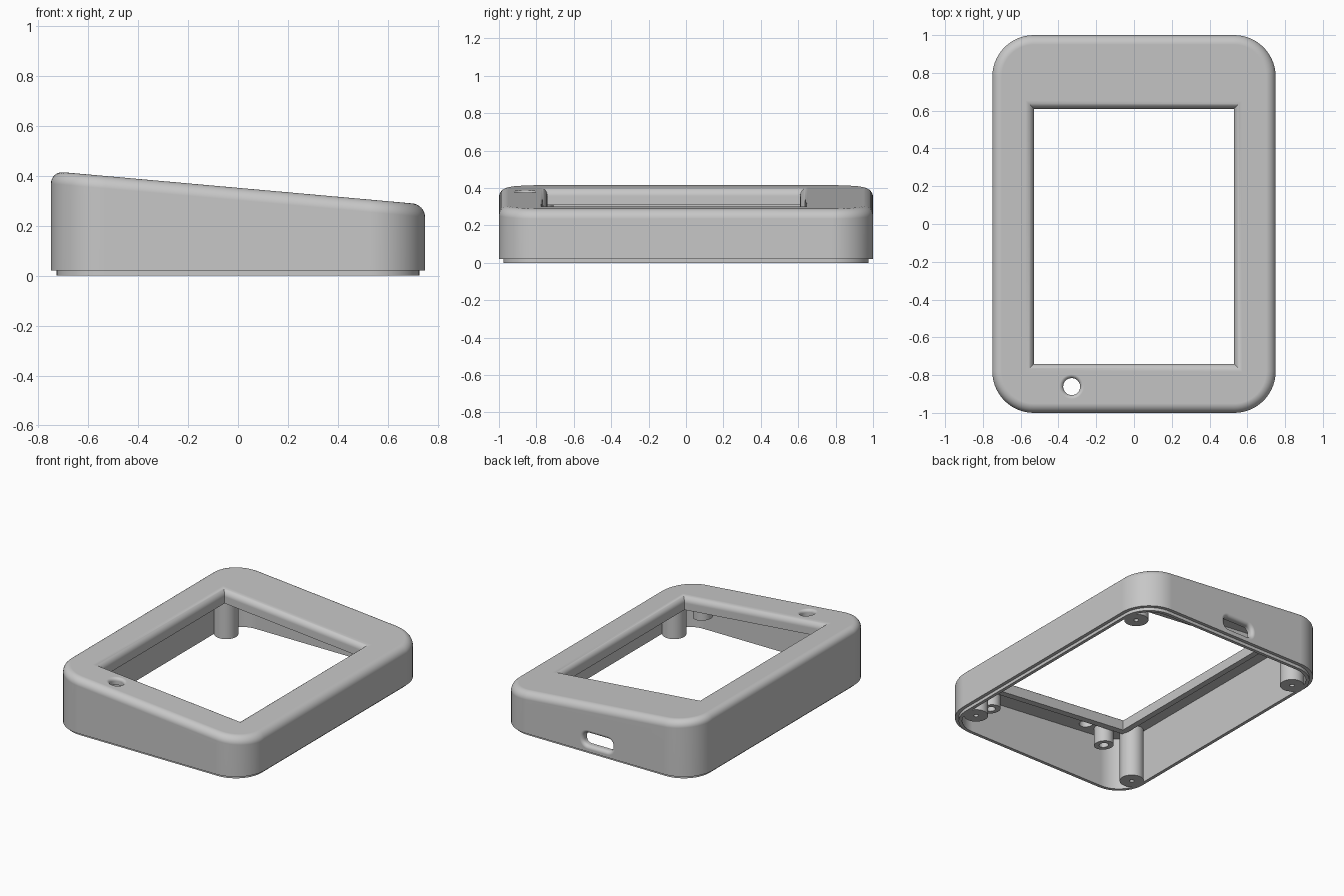
import bpy, bmesh
from math import sin, cos, pi
from mathutils import Vector

cube = bpy.data.objects.get("Cube")
if cube:
    bpy.data.objects.remove(cube, do_unlink=True)

HX, HY, R = 0.75, 1.0, 0.22      # outer half sizes and corner radius
WALL, LIP, LIP_H, PLATE = 0.045, 0.023, 0.021, 0.047

grey = bpy.data.materials.new("light grey plastic")
grey.use_nodes = True
colour = (0.57, 0.57, 0.57, 1)
grey.diffuse_color = colour
grey.node_tree.nodes["Principled BSDF"].inputs["Base Color"].default_value = colour


def level(z):
    """Constant height."""
    return lambda x: z


def slope(drop):
    """Height of the tilted top, lowered by drop."""
    return lambda x: 0.3525 - 0.0893 * x - drop


def outline(hx, hy, r, n):
    """Rounded rectangle as 2D points; n = 0 gives sharp corners."""
    pts = []
    for i, (sx, sy) in enumerate([(1, 1), (-1, 1), (-1, -1), (1, -1)]):
        for k in range(n + 1):
            a = (i + (k / n if n else 0.5)) * pi / 2
            pts.append((sx * (hx - r) + r * cos(a), sy * (hy - r) + r * sin(a)))
    return pts


def circle(r, n=32):
    return [(r * cos(2 * pi * k / n), r * sin(2 * pi * k / n)) for k in range(n)]


def ring(pts, height, cx=0, cy=0):
    return [Vector((cx + x, cy + y, height(cx + x))) for x, y in pts]


def loft(name, rings):
    """Closed solid through equal rings, capped at both ends."""
    bm = bmesh.new()
    loops = [[bm.verts.new(p) for p in r] for r in rings]
    for a, b in zip(loops, loops[1:]):
        for i in range(len(a)):
            j = (i + 1) % len(a)
            bm.faces.new((a[i], a[j], b[j], b[i]))
    bm.faces.new(loops[0])
    bm.faces.new(loops[-1])
    bmesh.ops.recalc_face_normals(bm, faces=bm.faces)
    mesh = bpy.data.meshes.new(name)
    bm.to_mesh(mesh)
    bm.free()
    mesh.materials.append(grey)
    ob = bpy.data.objects.new(name, mesh)
    bpy.context.collection.objects.link(ob)
    return ob


def fillet(r, n=8):
    """(inset, drop) pairs rolling from a wall onto the top."""
    return [(r * (1 - cos(k / n * pi / 2)), r * (1 - sin(k / n * pi / 2))) for k in range(n + 1)]


def select(ob):
    bpy.ops.object.select_all(action='DESELECT')
    ob.select_set(True)
    bpy.context.view_layer.objects.active = ob


def finish(ob):
    select(ob)
    bpy.ops.object.shade_smooth_by_angle(angle=pi / 6)
    mod = ob.modifiers.new("even shading", 'WEIGHTED_NORMAL')
    mod.keep_sharp = True


def combine(ob, tool, operation='DIFFERENCE'):
    tool.hide_render = True
    mod = ob.modifiers.new("combine", 'BOOLEAN')
    mod.operation, mod.solver, mod.object = operation, 'EXACT', tool
    select(ob)
    bpy.ops.object.modifier_apply(modifier=mod.name)
    bpy.data.objects.remove(tool, do_unlink=True)


# Hollow case: inside ceiling, inner wall, bottom lip, outer wall, rounded top
def case_ring(inset, height):
    return ring(outline(HX - inset, HY - inset, R - inset, 14), height)


case = loft("case_shell", [
    case_ring(WALL, slope(PLATE)), case_ring(WALL, level(0)),
    case_ring(LIP, level(0)), case_ring(LIP, level(LIP_H)), case_ring(0, level(LIP_H)),
] + [case_ring(i, slope(d)) for i, d in fillet(0.05)])

# Screen window with rolled, mitred edges and a rim hanging below the ceiling
F, RIM = 0.043, 0.045


def window_ring(grow, height):
    return ring(outline(0.53 + grow, 0.675 + grow, 0, 0), height, 0, -0.065)


combine(case, loft("window_rim", [window_ring(RIM, slope(0.09)),
                                  window_ring(RIM, slope(0.02))]), 'UNION')
combine(case, loft("window_cutter", [window_ring(0, slope(0.2))]
                   + [window_ring(i, slope(d)) for i, d in fillet(F)]
                   + [window_ring(F, slope(-0.1))]))

# Round button hole in the top
BX, BY, BF = -0.33, -0.861, 0.02
combine(case, loft("button_cutter", [ring(circle(0.045), slope(0.2), BX, BY)]
                   + [ring(circle(0.045 + i), slope(d), BX, BY) for i, d in fillet(BF, 5)]
                   + [ring(circle(0.045 + BF), slope(-0.1), BX, BY)]))


# Cable port in the back wall
def port_ring(grow, y):
    pts = outline(0.112 + grow, 0.042 + grow, 0.036 + grow, 6)
    return [Vector((x - 0.02, y, z + 0.105)) for x, z in pts]


PF = 0.024
combine(case, loft("port_cutter", [port_ring(0, HY - 0.15)]
                   + [port_ring(i, HY - d) for i, d in fillet(PF, 5)]
                   + [port_ring(PF, HY + 0.1)]))
finish(case)


# Screw posts hanging from the ceiling, each with a blind hole
def post(name, x, y, r, hole, bottom, hole_top):
    finish(loft(name, [
        ring(circle(r), slope(PLATE - 0.02), x, y), ring(circle(r), bottom, x, y),
        ring(circle(hole), bottom, x, y), ring(circle(hole), hole_top, x, y)]))


for sx, side in ((1, "left"), (-1, "right")):
    for sy, end in ((-1, "front"), (1, "back")):
        post(f"corner_post_{end}_{side}", sx * 0.64, sy * 0.785, 0.076, 0.015,
             level(0.0), level(0.13))
        post(f"screen_post_{end}_{side}", sx * 0.465, sy * 0.85, 0.062, 0.03,
             slope(0.17), slope(0.09))
